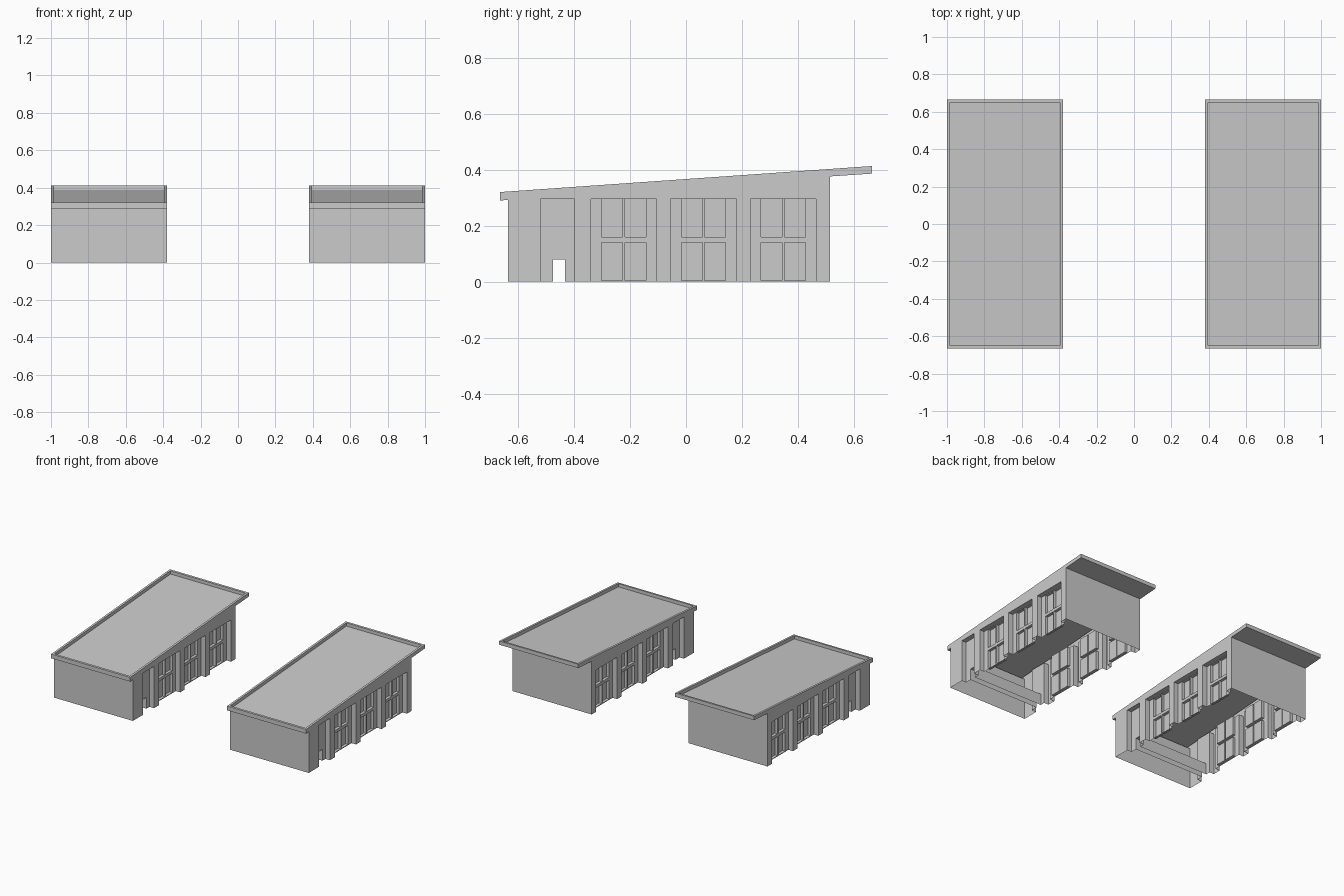
import bpy, bmesh

if "Cube" in bpy.data.objects:
    bpy.data.objects.remove(bpy.data.objects["Cube"])

HALF_W = 0.31            # half width of one building
BAY_D, PANE_D = 0.035, 0.055
BAY_TOP = 0.296


def roof_z(y):
    return 0.32 + (y + 0.665) * 0.07


def add_prism(bm, pts, x0, x1):
    """Extrude a closed (y, z) profile from x0 to x1."""
    a = [bm.verts.new((x0, y, z)) for y, z in pts]
    b = [bm.verts.new((x1, y, z)) for y, z in pts]
    bm.faces.new(a)
    bm.faces.new(b[::-1])
    n = len(pts)
    for i in range(n):
        j = (i + 1) % n
        bm.faces.new((a[j], a[i], b[i], b[j]))


def add_box(bm, x0, x1, y0, y1, z0, z1):
    add_prism(bm, [(y0, z0), (y1, z0), (y1, z1), (y0, z1)], min(x0, x1), max(x0, x1))


def make_object(name, bm):
    bmesh.ops.recalc_face_normals(bm, faces=bm.faces)
    me = bpy.data.meshes.new(name)
    bm.to_mesh(me)
    bm.free()
    ob = bpy.data.objects.new(name, me)
    bpy.context.collection.objects.link(ob)
    return ob


# solid body: walls and sloping roof in one side profile
bm = bmesh.new()
add_prism(bm, [(-0.665, 0.29), (-0.665, 0.32), (0.665, roof_z(0.665)),
               (0.665, 0.386), (0.515, 0.376), (0.515, 0), (-0.635, 0),
               (-0.635, 0.292)], -HALF_W, HALF_W)
body = make_object("building_right", bm)

windows = [(-0.34, -0.105), (-0.055, 0.18), (0.23, 0.465)]

# first cutter: roof tray, door bays and window bays
bm = bmesh.new()
add_prism(bm, [(-0.65, roof_z(-0.65) - 0.023), (0.65, roof_z(0.65) - 0.023),
               (0.65, 0.6), (-0.65, 0.6)], -HALF_W + 0.015, HALF_W - 0.015)
for s in (-1, 1):
    for y0, y1 in [(-0.52, -0.398)] + windows:
        add_box(bm, s * (HALF_W - BAY_D), s * 0.4, y0, y1, -0.1, BAY_TOP)
bay_cutter = make_object("bay_cutter", bm)

# second cutter: four panes per window, and the low passage between the doors
bm = bmesh.new()
for s in (-1, 1):
    for y0, y1 in windows:
        mid = (y0 + y1) / 2
        for p0, p1 in ((mid - 0.079, mid - 0.004), (mid + 0.004, mid + 0.079)):
            for z0, z1 in ((0.005, 0.14), (0.16, BAY_TOP - 0.001)):
                add_box(bm, s * (HALF_W - PANE_D), s * (HALF_W - 0.02), p0, p1, z0, z1)
add_box(bm, -0.4, 0.4, -0.475, -0.432, -0.1, 0.08)
pane_cutter = make_object("pane_cutter", bm)

for cutter in (bay_cutter, pane_cutter):
    cutter.hide_render = True
    mod = body.modifiers.new(cutter.name, 'BOOLEAN')
    mod.operation = 'DIFFERENCE'
    mod.solver = 'EXACT'
    mod.object = cutter

# apply the cuts, then open the underside so the building is a hollow shell
deps = bpy.context.evaluated_depsgraph_get()
mesh = bpy.data.meshes.new_from_object(body.evaluated_get(deps))
body.modifiers.clear()
body.data = mesh
for cutter in (bay_cutter, pane_cutter):
    bpy.data.objects.remove(cutter)
bm = bmesh.new()
bm.from_mesh(mesh)
floor = [f for f in bm.faces if all(abs(v.co.z) < 1e-4 for v in f.verts)]
bmesh.ops.delete(bm, geom=floor, context='FACES')
bm.to_mesh(mesh)
bm.free()

# the twin building
body.location.x = 0.69
twin = body.copy()
twin.name = "building_left"
twin.location.x = -0.69
bpy.context.collection.objects.link(twin)
